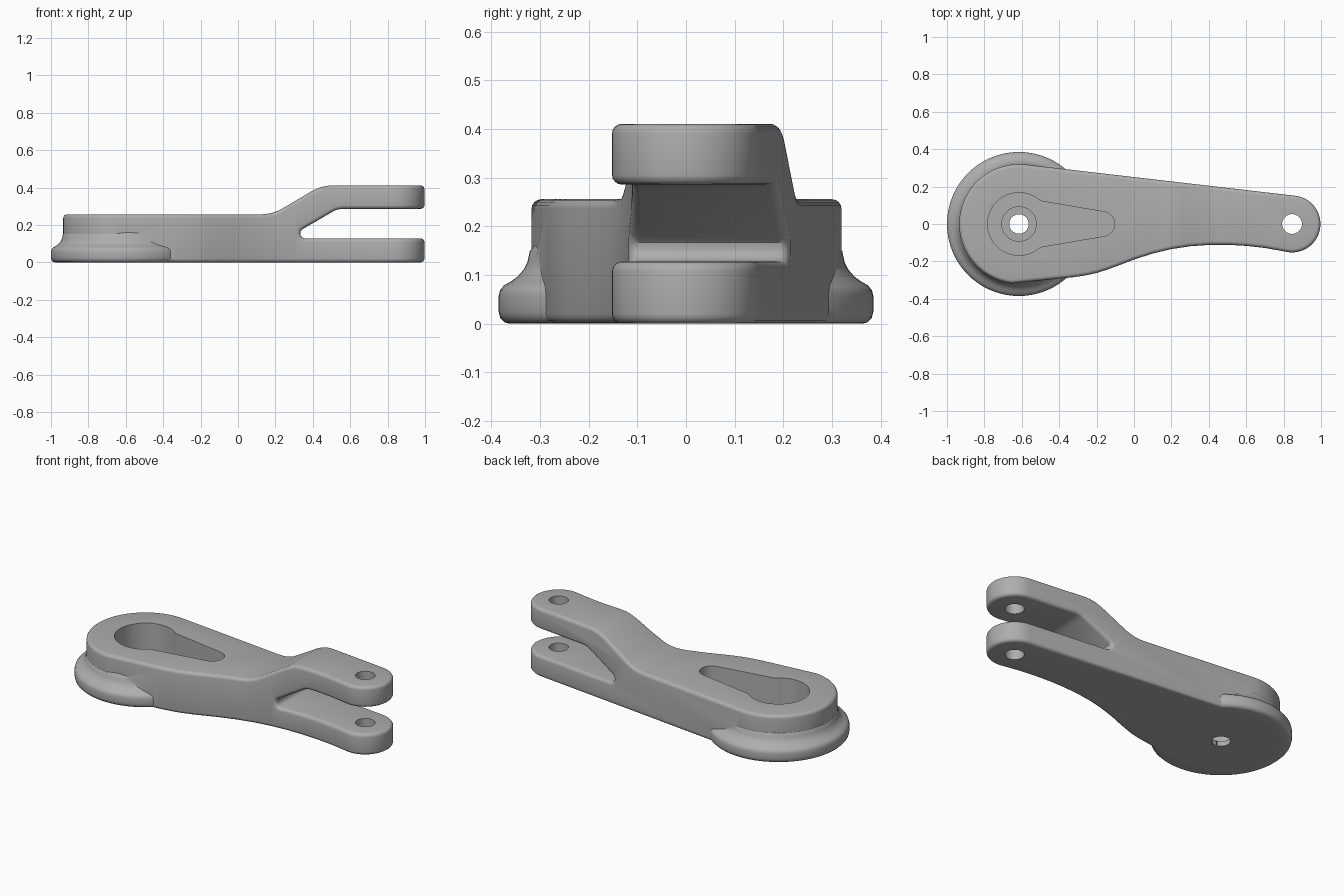
import bpy, bmesh, math

if "Cube" in bpy.data.objects:
    bpy.data.objects.remove(bpy.data.objects["Cube"])

BIG, SMALL = (-0.615, 0.0), (0.845, 0.0)      # pivot centres of the arm

steel = bpy.data.materials.new("grey_metal")
steel.diffuse_color = (0.42, 0.42, 0.42, 1)
steel.use_nodes = True
steel.node_tree.nodes["Principled BSDF"].inputs["Base Color"].default_value = steel.diffuse_color


def make(name, bm):
    bmesh.ops.recalc_face_normals(bm, faces=bm.faces)
    me = bpy.data.meshes.new(name)
    bm.to_mesh(me)
    bm.free()
    me.materials.append(steel)
    ob = bpy.data.objects.new(name, me)
    bpy.context.collection.objects.link(ob)
    return ob


def prism(name, pts, offset):
    """Extrude a closed outline of 3D points along offset."""
    bm = bmesh.new()
    face = bm.faces.new([bm.verts.new(p) for p in pts])
    out = bmesh.ops.extrude_face_region(bm, geom=[face])
    bmesh.ops.translate(bm, vec=offset, verts=[v for v in out["geom"] if isinstance(v, bmesh.types.BMVert)])
    return make(name, bm)


def arc(c, r, a0, a1, n):
    return [(c[0] + r * math.cos(math.radians(a0 + (a1 - a0) * i / n)),
             c[1] + r * math.sin(math.radians(a0 + (a1 - a0) * i / n))) for i in range(n + 1)]


def apply(ob, mod):
    bpy.context.view_layer.objects.active = ob
    bpy.ops.object.modifier_apply(modifier=mod.name)


def boolean(ob, tool, op):
    mod = ob.modifiers.new("bool", "BOOLEAN")
    mod.operation, mod.solver, mod.object = op, "EXACT", tool
    apply(ob, mod)
    bpy.data.objects.remove(tool)


def cylinder(c, r, z0, z1):
    return prism("cutter", [(x, y, z0) for x, y in arc(c, r, 0, 360, 48)[:-1]], (0, 0, z1 - z0))


# Arm: plan outline (straight back edge, waisted front edge)
plan = arc(SMALL, 0.152, -104, 83.4, 28) + arc(BIG, 0.32, 83.4, 263, 40)
plan += [(-0.32, -0.284), (-0.26, -0.275), (-0.2, -0.262), (-0.14, -0.243), (-0.07, -0.217),
         (0, -0.19), (0.1, -0.158), (0.2, -0.134), (0.3, -0.119), (0.4, -0.112),
         (0.5, -0.111), (0.6, -0.117), (0.7, -0.128)]
arm = prism("lever_arm", [(x, y, -0.1) for x, y in plan], (0, 0, 0.7))

# Arm: side profile with the raised fork
side = [(-1.1, 0), (1.1, 0), (1.1, 0.128), (0.357, 0.128), (0.345, 0.132), (0.336, 0.142),
        (0.333, 0.155), (0.335, 0.167), (0.345, 0.177), (0.51, 0.273), (0.53, 0.282),
        (0.555, 0.286), (1.1, 0.286), (1.1, 0.411), (0.5, 0.411), (0.47, 0.408),
        (0.44, 0.401), (0.4, 0.384), (0.26, 0.301), (0.22, 0.278), (0.18, 0.264),
        (0.15, 0.258), (0.11, 0.256), (-1.1, 0.256)]
boolean(arm, prism("profile", [(x, -0.6, z) for x, z in side], (0, 1.2, 0)), "INTERSECT")

# Rounded edges around the arm
bev = arm.modifiers.new("round", "BEVEL")
bev.width, bev.segments, bev.limit_method = 0.02, 4, "ANGLE"
bev.angle_limit, bev.use_clamp_overlap = math.radians(55), False
apply(arm, bev)

# Round flange with a fillet up to the arm
prof = [(0, 0), (0.363, 0), (0.373, 0.003), (0.382, 0.012), (0.385, 0.024), (0.385, 0.058),
        (0.382, 0.069), (0.374, 0.079), (0.36, 0.087), (0.346, 0.097), (0.334, 0.111),
        (0.326, 0.127), (0.321, 0.15), (0.312, 0.16), (0, 0.16)]
bm = bmesh.new()
vs = [bm.verts.new((BIG[0] + r, 0, z)) for r, z in prof]
es = [bm.edges.new(p) for p in zip(vs, vs[1:])]
bmesh.ops.spin(bm, geom=vs + es, cent=(BIG[0], 0, 0), axis=(0, 0, 1), angle=2 * math.pi, steps=72)
bmesh.ops.remove_doubles(bm, verts=bm.verts, dist=1e-4)
boolean(arm, make("flange", bm), "UNION")

# Keyhole pocket, counterbore and pivot holes
key = arc(BIG, 0.168, 47, 313, 36) + arc((-0.17, 0), 0.066, -81, 81, 16)
boolean(arm, prism("pocket", [(x, y, 0.05) for x, y in key], (0, 0, 0.5)), "DIFFERENCE")
boolean(arm, cylinder(BIG, 0.092, 0.03, 0.1), "DIFFERENCE")
boolean(arm, cylinder(BIG, 0.052, -0.1, 0.1), "DIFFERENCE")
boolean(arm, cylinder(SMALL, 0.053, -0.1, 0.6), "DIFFERENCE")

# Smooth shading with crisp edges
arm.select_set(True)
bpy.context.view_layer.objects.active = arm
bpy.ops.object.shade_smooth_by_angle(angle=math.radians(32))
